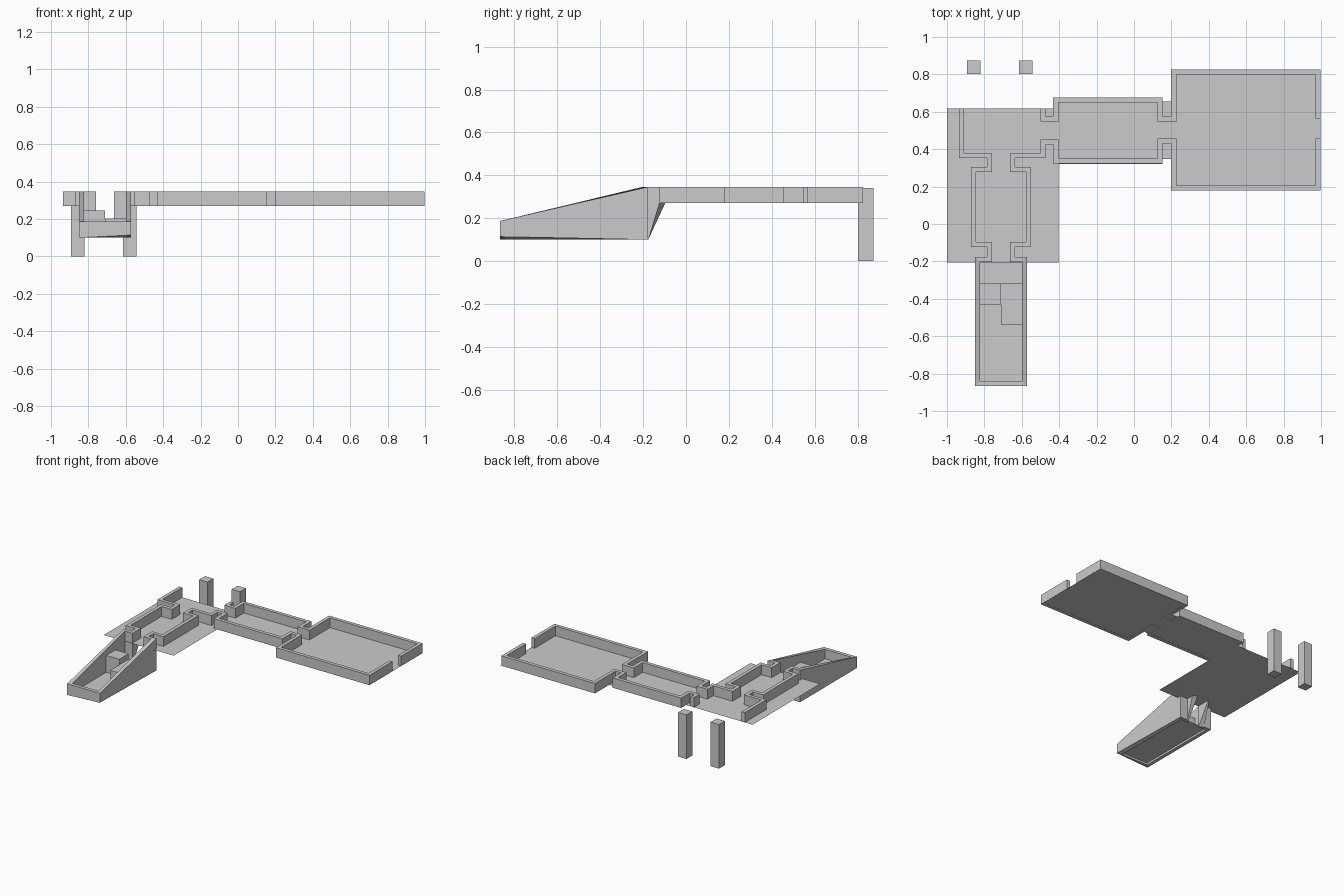
import bpy, bmesh
from mathutils import Vector

if "Cube" in bpy.data.objects:
    bpy.data.objects.remove(bpy.data.objects["Cube"])

T = 0.027                 # wall thickness
LOW, TOP = 0.27, 0.346    # deck level and wall top
AXIS = -0.711             # centre line of the entrance corridor


def make(name, bm):
    bmesh.ops.recalc_face_normals(bm, faces=bm.faces)
    me = bpy.data.meshes.new(name)
    bm.to_mesh(me)
    bm.free()
    ob = bpy.data.objects.new(name, me)
    bpy.context.collection.objects.link(ob)
    return ob


def box(name, x0, x1, y0, y1, z0, z1):
    bm = bmesh.new()
    bmesh.ops.create_cube(bm, size=1)
    for v in bm.verts:
        v.co = ((x0 + x1) / 2 + v.co.x * (x1 - x0),
                (y0 + y1) / 2 + v.co.y * (y1 - y0),
                (z0 + z1) / 2 + v.co.z * (z1 - z0))
    return make(name, bm)


def plane(name, x0, x1, y0, y1, z):
    bm = bmesh.new()
    bm.faces.new([bm.verts.new(c) for c in
                  ((x0, y0, z), (x1, y0, z), (x1, y1, z), (x0, y1, z))])
    bm.normal_update()
    me = bpy.data.meshes.new(name)
    bm.to_mesh(me)
    bm.free()
    bpy.context.collection.objects.link(bpy.data.objects.new(name, me))


def wall(name, path, heights):
    """Strip wall along an inner line, thickened to the right of travel."""
    pts = [Vector(p) for p in path]
    nrm = []
    for a, b in zip(pts, pts[1:]):
        d = (b - a).normalized()
        nrm.append(Vector((d.y, -d.x)))
    bm = bmesh.new()
    rings = []
    for i, p in enumerate(pts):
        if i == 0:
            off = nrm[0]
        elif i == len(pts) - 1:
            off = nrm[-1]
        else:
            off = nrm[i - 1] + nrm[i]
        q = p + off * T
        zb, zt = heights(p)
        # outer bottom edge lifts slightly at one front corner of the ramp
        zo = zb + (0.014 if p.y < -0.8 and p.x > AXIS else 0)
        rings.append([bm.verts.new(c) for c in
                      ((p.x, p.y, zb), (p.x, p.y, zt), (q.x, q.y, zt), (q.x, q.y, zo))])
    for a, b in zip(rings, rings[1:]):
        for k in range(4):
            m = (k + 1) % 4
            bm.faces.new((a[k], a[m], b[m], b[k]))
    bm.faces.new(rings[0])
    bm.faces.new(rings[-1][::-1])
    return make(name, bm)


def heights(p):
    # the ramp walls drop at the bottom and slope down to the front
    if p.y < -0.8:
        return 0.1, 0.187
    if p.y < -0.19:
        return 0.1, TOP
    return LOW, TOP


# Main wall: corridor, ramp, then the lower side of both rooms
corridor = [(-0.759, 0.38), (-0.759, 0.277), (-0.845, 0.277), (-0.845, -0.097),
            (-0.759, -0.097), (-0.759, -0.203), (-0.823, -0.203), (-0.823, -0.84)]
mirrored = [(2 * AXIS - x, y) for x, y in reversed(corridor)]
lower = [(-0.5, 0.38), (-0.5, 0.452), (-0.405, 0.452), (-0.405, 0.35),
         (0.125, 0.35), (0.125, 0.458), (0.226, 0.458), (0.226, 0.205),
         (0.97, 0.205), (0.97, 0.458)]
wall("main_wall", [(-0.908, 0.618), (-0.908, 0.38)] + corridor + mirrored + lower, heights)

# Upper wall of both rooms
wall("upper_wall", [(0.97, 0.563), (0.97, 0.798), (0.226, 0.798), (0.226, 0.547),
                    (0.125, 0.547), (0.125, 0.65), (-0.405, 0.65), (-0.405, 0.547),
                    (-0.5, 0.547), (-0.5, 0.618)], heights)

# Floors
plane("entrance_deck", -1, -0.404, -0.207, 0.617, LOW)
plane("middle_room_floor", -0.433, 0.152, 0.322, 0.677, LOW + 0.001)
plane("doorway_floor", 0.152, 0.199, 0.347, 0.655, LOW + 0.001)
plane("large_room_floor", 0.199, 0.998, 0.178, 0.825, LOW + 0.001)
plane("ramp_floor", -0.823, -0.599, -0.84, -0.203, 0.115)

# Steps in the ramp
box("upper_step", -0.823, -0.711, -0.43, -0.317, 0.115, 0.245)
box("lower_step", -0.711, -0.6, -0.54, -0.317, 0.115, 0.203)

# Free-standing posts behind the deck
for side, x in (("left", -0.893), ("right", -0.615)):
    box(side + "_post", x, x + 0.072, 0.802, 0.873, 0, 0.34)
